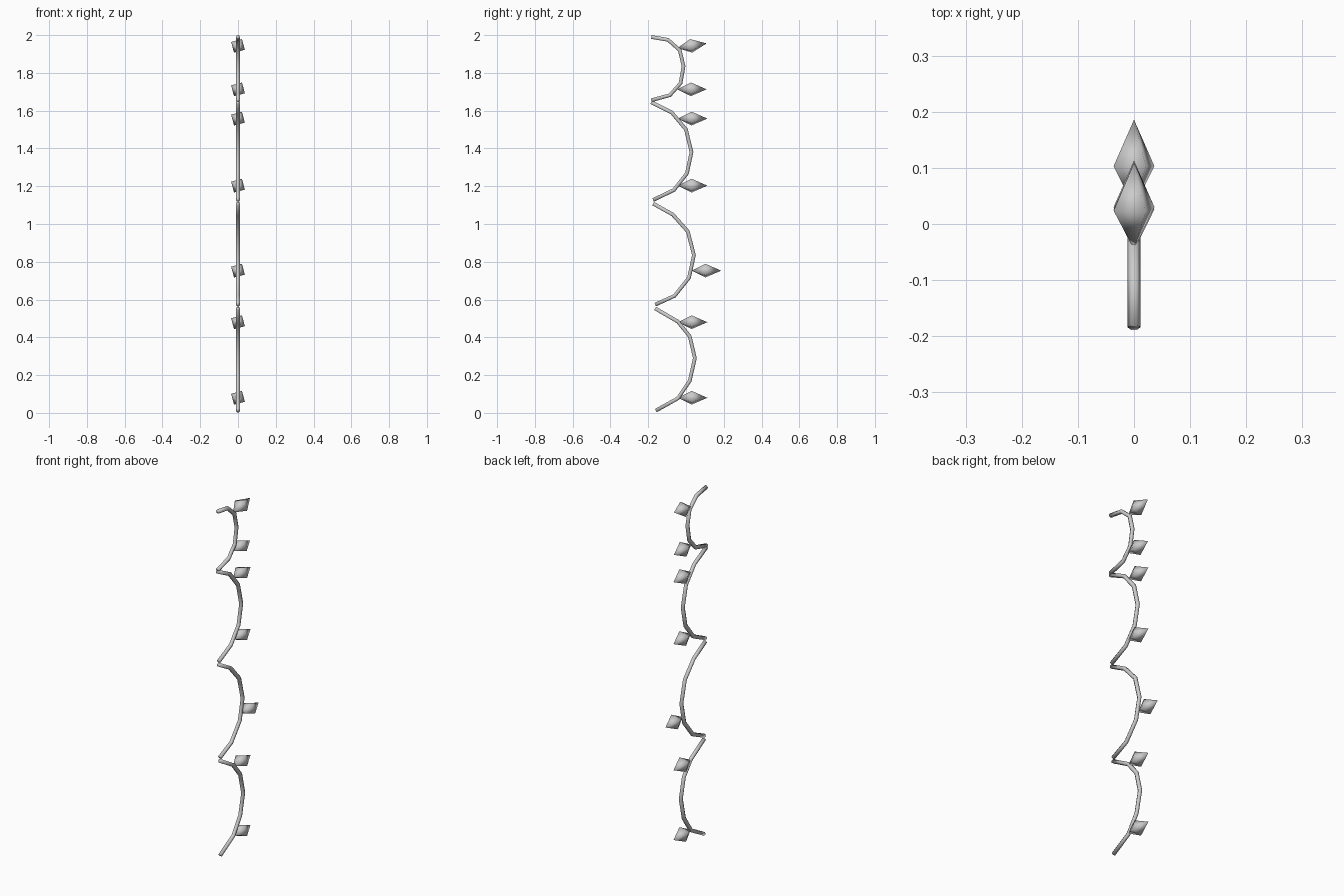
import bpy, math
from mathutils import Matrix, Vector

if "Cube" in bpy.data.objects:
    bpy.data.objects.remove(bpy.data.objects["Cube"])

# Sagging wire spans, (y, z) points in the x = 0 plane
SPANS = [
    [(-.16, .012), (-.043, .077), (.02, .17), (.047, .29), (.02, .405), (-.043, .483), (-.163, .553)],
    [(-.163, .573), (-.06, .62), (.016, .715), (.042, .835), (.01, .96), (-.07, 1.05), (-.174, 1.108)],
    [(-.174, 1.127), (-.064, 1.18), (.005, 1.268), (.029, 1.38), (0, 1.5), (-.075, 1.59), (-.184, 1.645)],
    [(-.184, 1.655), (-.085, 1.682), (-.029, 1.745), (-.013, 1.835), (-.033, 1.92), (-.095, 1.975), (-.183, 1.99)],
]
# Bulbs: (start y, centre z, upward tilt in degrees)
BULBS = [(-.043, .08, 0), (-.043, .48, 0), (.03, .753, 0), (-.043, 1.203, 0),
         (-.043, 1.558, 0), (-.047, 1.713, 0), (-.046, 1.943, 9)]


def mesh_object(name, verts, faces):
    me = bpy.data.meshes.new(name)
    me.from_pydata(verts, [], faces)
    me.shade_smooth()
    ob = bpy.data.objects.new(name, me)
    bpy.context.collection.objects.link(ob)
    return ob


def wire(name, pts, r=.0115, n=6):
    # Tube with mitred rings along the path
    p = [Vector((0, y, z)) for y, z in pts]
    verts, faces = [], []
    for i, c in enumerate(p):
        a = (c - p[i - 1]).normalized() if i else None
        b = (p[i + 1] - c).normalized() if i < len(p) - 1 else None
        t = ((a or b) + (b or a)).normalized()
        side = Vector((1, 0, 0)).cross(t)
        for k in range(n):
            ang = math.tau * k / n
            verts.append(c + Vector((math.cos(ang) * r, 0, 0)) + side * math.sin(ang) * r)
    for i in range(len(p) - 1):
        for k in range(n):
            j = (k + 1) % n
            faces.append((i * n + k, i * n + j, i * n + n + j, i * n + n + k))
    faces += [tuple(reversed(range(n))), tuple(range(len(verts) - n, len(verts)))]
    return mesh_object(name, verts, faces)


def bulb(name, y, z, tilt, r=.042):
    # Four-sided pointed bulb lying along y
    verts = [(0, -.073, 0), (0, .083, 0)]
    for k in range(4):
        a = math.radians(-30 + 90 * k)
        verts.append((r * math.cos(a), 0, r * math.sin(a)))
    faces = []
    for k in range(4):
        i, j = 2 + k, 2 + (k + 1) % 4
        faces += [(0, i, j), (1, j, i)]
    ob = mesh_object(name, verts, faces)
    ob.matrix_world = Matrix.Translation((0, y + .073, z)) @ Matrix.Rotation(math.radians(tilt), 4, 'X')


for i, pts in enumerate(SPANS):
    wire(f"wire_span_{i + 1}", pts)
for i, b in enumerate(BULBS):
    bulb(f"light_bulb_{i + 1}", *b)
